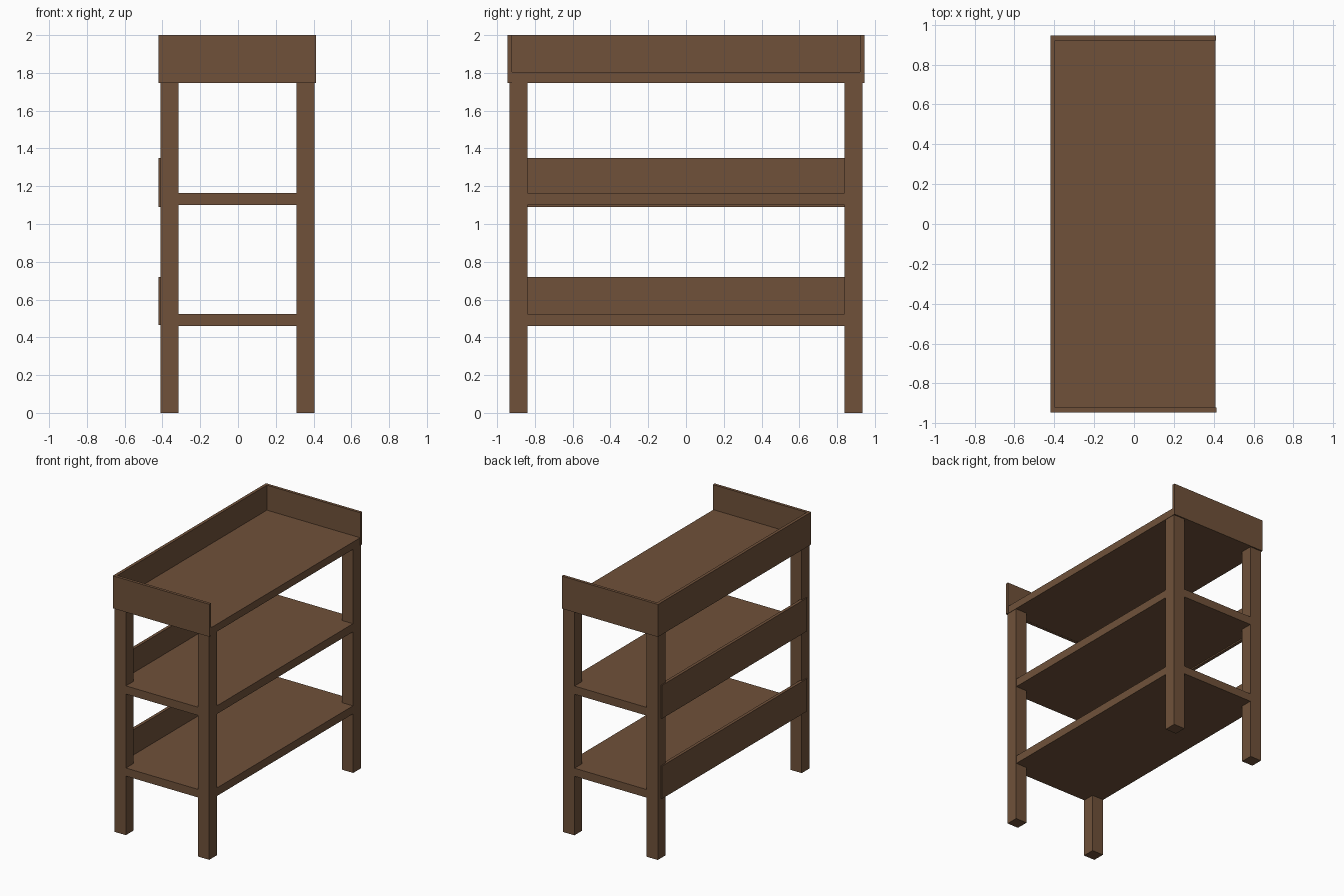
import bpy
import bmesh

if "Cube" in bpy.data.objects:
    bpy.data.objects.remove(bpy.data.objects["Cube"])

wood = bpy.data.materials.new("brown wood")
wood.diffuse_color = (0.16, 0.083, 0.042, 1.0)
wood.use_nodes = True
wood.node_tree.nodes["Principled BSDF"].inputs["Base Color"].default_value = wood.diffuse_color


def box(name, x, y, z):
    """Axis-aligned board given by its (min, max) extents."""
    bm = bmesh.new()
    bmesh.ops.create_cube(bm, size=1)
    for v in bm.verts:
        v.co = [r[0] + (c + 0.5) * (r[1] - r[0]) for c, r in zip(v.co, (x, y, z))]
    mesh = bpy.data.meshes.new(name)
    bm.to_mesh(mesh)
    bm.free()
    mesh.materials.append(wood)
    obj = bpy.data.objects.new(name, mesh)
    bpy.context.collection.objects.link(obj)
    return obj


# Four square legs
for xn, x in (("back", (-0.411, -0.314)), ("front", (0.309, 0.406))):
    for yn, y in (("left", (-0.935, -0.84)), ("right", (0.84, 0.935))):
        box(f"{xn}_{yn}_leg", x, y, (0, 1.76))

# Two lower shelves running between and into the legs
for name, z in (("lower", (0.46, 0.523)), ("middle", (1.10, 1.164))):
    box(f"{name}_shelf", (-0.409, 0.404), (-0.933, 0.933), z)

# Back boards behind the lower shelves
for name, z in (("lower", (0.465, 0.72)), ("middle", (1.09, 1.35))):
    box(f"{name}_back_board", (-0.42, -0.396), (-0.895, 0.895), z)

# Top tray: shelf, raised back and two raised ends
box("top_shelf", (-0.40, 0.409), (-0.93, 0.93), (1.747, 1.805))
box("top_back_board", (-0.42, -0.396), (-0.944, 0.944), (1.747, 2.0))
box("top_left_end_board", (-0.418, 0.414), (-0.945, -0.922), (1.746, 2.0))
box("top_right_end_board", (-0.418, 0.411), (0.922, 0.945), (1.746, 2.0))
